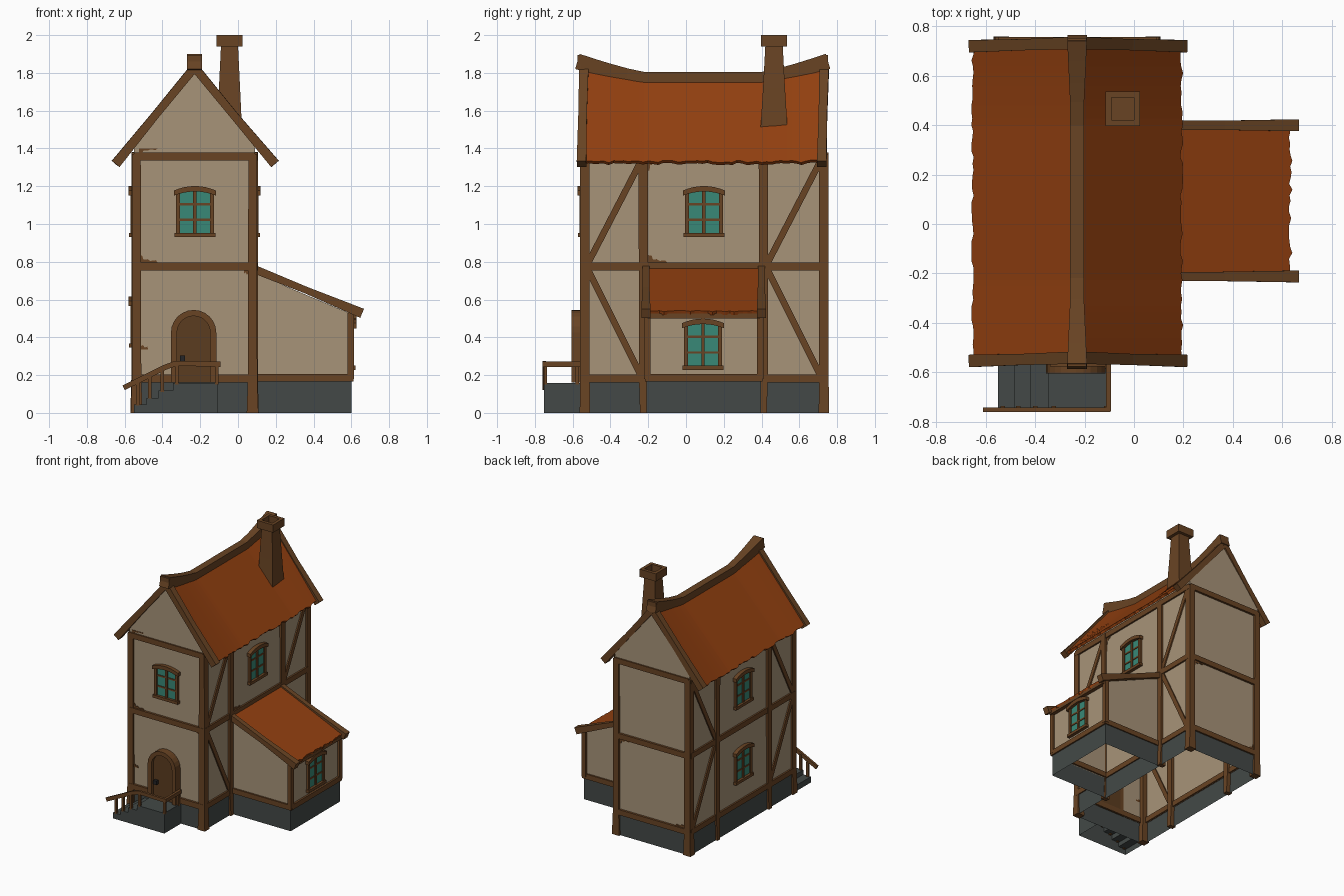
import bpy, bmesh, math, random
from mathutils import Vector, Matrix

if "Cube" in bpy.data.objects:
    bpy.data.objects.remove(bpy.data.objects["Cube"])
random.seed(4)

def mat(name, r, g, b):
    m = bpy.data.materials.new(name)
    m.diffuse_color = (r, g, b, 1)
    m.use_nodes = True
    m.node_tree.nodes["Principled BSDF"].inputs["Base Color"].default_value = m.diffuse_color
    return m

PLASTER = mat("plaster", 0.39, 0.295, 0.19)
WOOD = mat("timber", 0.14, 0.057, 0.017)
DOOR = mat("door_wood", 0.105, 0.045, 0.014)
ROOF = mat("roof_tile", 0.29, 0.051, 0.005)
STONE = mat("stone", 0.056, 0.066, 0.063)
GLASS = mat("window_glass", 0.04, 0.25, 0.185)
IRON = mat("iron", 0.018, 0.018, 0.02)
MOSS = mat("moss", 0.25, 0.32, 0.008)
I4 = Matrix.Identity(4)

def finish(name, bm, m):
    bmesh.ops.recalc_face_normals(bm, faces=bm.faces)
    me = bpy.data.meshes.new(name)
    bm.to_mesh(me)
    bm.free()
    me.materials.append(m)
    ob = bpy.data.objects.new(name, me)
    bpy.context.collection.objects.link(ob)
    return ob

def prism(name, prof, axis, a, b, m, M=I4, open_ends=""):
    """Extrude a 2D profile along an axis; optionally drop bottom / top faces."""
    put = {'x': lambda u, v, t: (t, u, v), 'y': lambda u, v, t: (u, t, v),
           'z': lambda u, v, t: (u, v, t)}[axis]
    bm = bmesh.new()
    r0, r1 = [[bm.verts.new(M @ Vector(put(u, v, t))) for u, v in prof] for t in (a, b)]
    n = len(prof)
    bm.faces.new(r0)
    bm.faces.new(r1)
    for i in range(n):
        bm.faces.new((r0[i], r0[(i + 1) % n], r1[(i + 1) % n], r1[i]))
    bmesh.ops.recalc_face_normals(bm, faces=bm.faces)
    drop = [f for f in bm.faces if ("b" in open_ends and f.normal.z < -0.9)
            or ("t" in open_ends and f.normal.z > 0.9)]
    bmesh.ops.delete(bm, geom=drop, context='FACES')
    return finish(name, bm, m)

def rect(u0, u1, v0, v1):
    return [(u0, v0), (u1, v0), (u1, v1), (u0, v1)]

def beam(name, pts, sizes, m=WOOD):
    """Rectangular section swept along points; sizes = (horizontal, other) per point."""
    pts = [Vector(p) for p in pts]
    if not isinstance(sizes, list):
        sizes = [sizes] * len(pts)
    whole = (pts[-1] - pts[0]).normalized()
    ref = Vector((0, 1, 0)) if abs(whole.z) > 0.95 else Vector((0, 0, 1))
    bm = bmesh.new()
    rings = []
    for i, p in enumerate(pts):
        t = (pts[min(i + 1, len(pts) - 1)] - pts[max(i - 1, 0)]).normalized()
        s = t.cross(ref).normalized()
        u = s.cross(t)
        w, h = sizes[i]
        rings.append([bm.verts.new(p + s * a * w / 2 + u * b * h / 2)
                      for a, b in ((-1, -1), (1, -1), (1, 1), (-1, 1))])
    for r, q in zip(rings, rings[1:]):
        for k in range(4):
            bm.faces.new((r[k], r[(k + 1) % 4], q[(k + 1) % 4], q[k]))
    bm.faces.new(rings[0])
    bm.faces.new(rings[-1])
    return finish(name, bm, m)

def roof(name, ex, ez, rx, rz, y0, y1, n=48):
    """Roof slope with a slightly ragged eave; rz(y) is the ridge height."""
    bm = bmesh.new()
    rows = []
    for i in range(n + 1):
        y = y0 + (y1 - y0) * i / n
        k = 1 + random.uniform(-0.02, 0.008)
        rows.append((bm.verts.new((rx + (ex - rx) * k, y, rz(y) + (ez - rz(y)) * k)),
                     bm.verts.new((rx, y, rz(y)))))
    for p, q in zip(rows, rows[1:]):
        bm.faces.new((p[0], q[0], q[1], p[1]))
    ob = finish(name, bm, ROOF)
    mod = ob.modifiers.new("thickness", 'SOLIDIFY')
    mod.thickness, mod.offset = 0.02, 0

# ---- main body ----
L, R, F, B, CX = -0.55, 0.09, -0.545, 0.738, -0.23
prism("house_walls", [(L, .16), (R, .16), (R, 1.38), (CX, 1.73), (L, 1.38)], 'y', F, B,
      PLASTER, open_ends="b")
prism("foundation", rect(L - .004, R + .004, F - .004, B + .004), 'z', 0, .165, STONE, open_ends="bt")
for nm, y in (("front", F - .003), ("back", B + .003)):
    prism(nm + "_gable", [(L, 1.35), (R, 1.35), (R, 1.42), (CX, 1.80), (L, 1.42)],
          'y', y - .003, y + .003, PLASTER)
    for z in (.182, .775, 1.358):
        beam(nm + "_crossbeam", [(L, y, z), (R, y, z)], (.028, .042))

# ---- timber frame, both sides ----
for nm, x in (("left", L), ("right", R)):
    s = -1 if nm == "left" else 1
    for y in (-.535, .73):
        beam(nm + "_corner_post", [(x - s * .013, y, 0), (x - s * .013, y, .18), (x - s * .012, y, 1.37)],
             [(.062, .056), (.05, .05), (.046, .05)])
    for y in (-.226, .41):
        beam(nm + "_post", [(x - s * .005, y, 0), (x - s * .005, y, .18), (x - s * .005, y, 1.38)],
             [(.05, .035), (.04, .046), (.04, .05)])
    for z in (.182, .775, 1.358):
        beam(nm + "_rail", [(x, F, z), (x, B, z)], (.026, .042))
    for ya, yb in ((-.52, -.24), (.43, .71)):
        beam(nm + "_brace_upper", [(x, ya, .79), (x, yb, 1.33)], (.02, .034))
        beam(nm + "_brace_lower", [(x, ya, .76), (x, yb, .20)], (.02, .034))

# ---- main roof with upswept ridge ----
def ridge(y):
    e = max(0, (-.22 - y) / .36, (y - .40) / .355)
    return 1.765 + .085 * e ** 1.25

for nm, ex in (("left", -.648), ("right", .188)):
    roof(nm + "_roof_slope", ex, 1.322, CX, ridge, -.54, .715)
    for end, y in (("front", -.55), ("back", .722)):
        beam(f"{end}_{nm}_bargeboard", [(ex + (.0 if ex < 0 else .008), y - .003, 1.318),
             ((ex + CX) / 2, y + .003, 1.575), (CX, y + .01, 1.83)],
             [(.05, .052), (.045, .042), (.05, .045)])
ys = [-.575, -.49, -.41, -.31, -.22, .09, .40, .50, .58, .67, .752]
beam("ridge_beam", [(CX, y, ridge(y) + .012) for y in ys],
     [(.056 + .3 * max(0, abs(y - .09) - .4) * .3, .055 + .08 * max(0, abs(y - .09) - .31)) for y in ys])
for y in (-.565, .742):
    beam("ridge_end", [(CX, y - .01, ridge(y) + .012), (CX, y + .01, ridge(y) + .012)], (.078, .075))

# ---- chimney ----
CH = (-.045, .466)
beam("chimney_stack", [(*CH, 1.48), (*CH, 1.72), (*CH, 1.945)], [(.134, .146), (.112, .116), (.09, .092)])
for s in (-1, 1):
    prism("chimney_cap_side", rect(CH[0] + s * .045, CH[0] + s * .07, CH[1] - .07, CH[1] + .07), 'z', 1.94, 2, WOOD)
    prism("chimney_cap_end", rect(CH[0] - .045, CH[0] + .045, CH[1] + s * .045, CH[1] + s * .07), 'z', 1.94, 2, WOOD)

# ---- side extension ----
EX, E0, E1 = .597, -.205, .392
prism("extension_walls", [(R, .16), (EX, .16), (EX, .525), (R, .74)], 'y', E0, E1, PLASTER, open_ends="b")
prism("extension_foundation", rect(R, EX + .004, E0 - .004, E1 + .004), 'z', 0, .165, STONE, open_ends="bt")
roof("extension_roof", .632, .528, .095, lambda y: .758, -.21, .395, 26)
beam("extension_eave_beam", [(.612, E0, .513), (.612, E1, .513)], (.03, .024))
beam("extension_sill_side", [(EX, E0, .185), (EX, E1, .185)], (.03, .04))
for nm, y in (("front", E0), ("back", E1)):
    o = -.007 if nm == "front" else .007
    beam(nm + "_extension_bargeboard", [(.095, y + o, .757), (.36, y + o, .65), (.657, y + o, .527)],
         [(.036, .044), (.038, .036), (.048, .052)])
    beam(nm + "_extension_sill", [(R, y, .185), (EX + .014, y, .185)], (.026, .04))
    beam(nm + "_extension_post", [(EX, y, .18), (EX, y, .53)], (.034, .034))

# ---- windows ----
def window(name, x, y, z, angle):
    M = Matrix.Translation((x, y, z)) @ Matrix.Rotation(math.radians(angle), 4, 'Z')
    prism(name + "_glass", rect(-.088, .088, -.115, .115), 'y', -.006, 0, GLASS, M)
    prism(name + "_sill", rect(-.108, .108, -.13, -.108), 'y', -.026, 0, WOOD, M)
    us = [-.112 + .224 * i / 8 for i in range(9)]
    arc = lambda base, rise: [(u, base + rise * (1 - (u / .112) ** 2)) for u in us]
    prism(name + "_lintel", arc(.09, .022) + arc(.117, .024)[::-1], 'y', -.03, 0, WOOD, M)
    for s in (-1, 1):
        prism(name + "_jamb", rect(s * .08, s * .1, -.11, .105), 'y', -.018, 0, WOOD, M)
    prism(name + "_mullion", rect(-.009, .009, -.11, .113), 'y', -.014, 0, WOOD, M)
    for v in (-.038, .045):
        prism(name + "_bar", rect(-.085, .085, v - .006, v + .006), 'y', -.011, 0, WOOD, M)

window("front_window", -.228, F, 1.06, 0)
window("right_upper_window", R, .095, 1.06, 90)
window("extension_window", EX, .09, .358, 90)
window("left_upper_window", L, .095, 1.06, -90)
window("left_lower_window", L, .095, .475, -90)

# ---- door ----
def arch(r):
    return [(r, 0)] + [(r * math.cos(a), .265 + r * math.sin(a))
                       for a in (math.pi * i / 12 for i in range(13))] + [(-r, 0)]
DM = Matrix.Translation((-.235, F, .16))
prism("door_frame", arch(.12) + arch(.088)[::-1], 'y', -.06, .005, WOOD, DM)
prism("door_panel", arch(.09), 'y', -.035, .005, DOOR, DM)
prism("door_handle", rect(-.072, -.045, .115, .145), 'y', -.06, -.03, IRON, DM)

# ---- entrance steps and railing ----
prism("steps", [(-.55, 0), (-.55, .045), (-.485, .045), (-.485, .08), (-.42, .08), (-.42, .118),
                (-.345, .118), (-.345, .157), (-.108, .157), (-.108, 0)], 'y', -.752, -.548, STONE, open_ends="b")
prism("moss_patch", rect(-.34, -.115, -.74, -.57), 'z', .146, .152, MOSS)
RY = -.75
beam("handrail", [(-.605, RY, .133), (-.49, RY, .19), (-.39, RY, .24), (-.33, RY, .262), (-.27, RY, .262), (-.095, RY, .258)],
     (.018, .028))
beam("side_handrail", [(-.103, -.755, .258), (-.103, -.56, .258)], (.02, .028))
for x, z0, z1 in ((-.53, .04, .16), (-.468, .075, .20), (-.40, .11, .23), (-.325, .15, .26), (-.112, .15, .26)):
    beam("baluster", [(x, RY + .006, z0), (x, RY + .006, z1)], (.018, .016))
beam("wall_baluster", [(-.112, -.575, .15), (-.112, -.575, .26)], (.018, .018))

# ---- chipped plaster corners ----
chip = [(0, 0), (.10, 0), (.09, .016), (.06, .011), (.045, .024), (.025, .02), (.018, .05), (0, .055)]
def patch(u, v, su, sv, axis, t):
    prism("plaster_chip", [(u + su * a, v + sv * b) for a, b in chip], axis, t - .003, t + .003, WOOD)
patch(-.525, .797, 1, .7, 'y', F - .003)
patch(-.525, .335, .5, 1, 'y', F - .003)
patch(-.525, 1.40, 1, -.5, 'y', F - .007)
patch(.06, .755, -.3, -1, 'y', F - .003)
patch(-.2, .797, 1, .7, 'x', R + .001)
patch(-.2, 1.335, .4, -1, 'x', R + .001)
patch(-.525, .2, 1, 1, 'y', B + .003)
patch(.06, .755, -1, -.8, 'y', B + .003)
